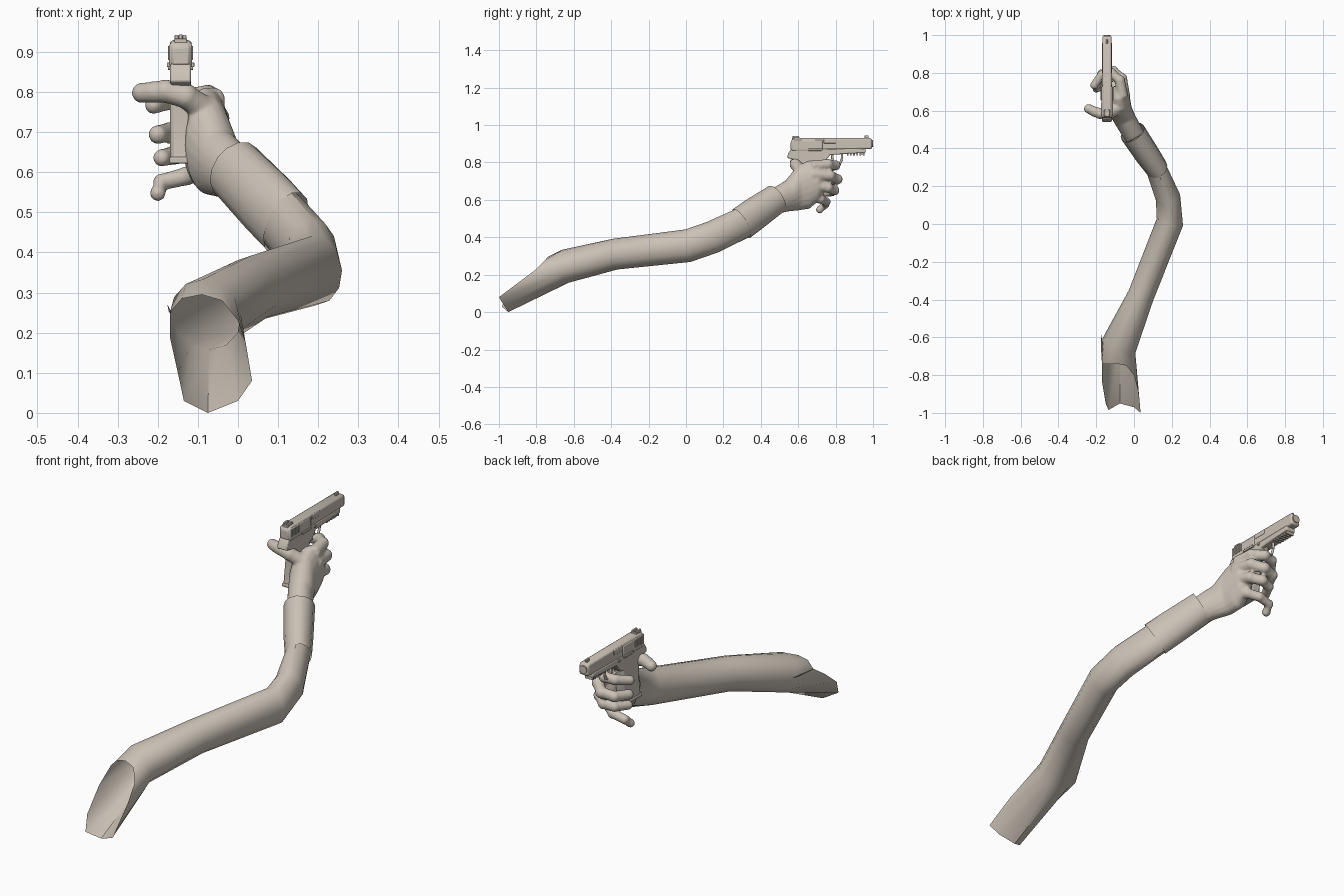
import bpy, bmesh, math
from mathutils import Vector, Matrix

old = bpy.data.objects.get("Cube")
if old:
    bpy.data.objects.remove(old, do_unlink=True)

COLOR = (0.60, 0.54, 0.47, 1)
clay = bpy.data.materials.new("warm grey clay")
clay.use_nodes = True
clay.diffuse_color = COLOR
clay.node_tree.nodes["Principled BSDF"].inputs["Base Color"].default_value = COLOR
Z = Vector((0, 0, 1))
GUN_X = -0.143


def finish(name, bm, angle=40, bevel=0):
    bmesh.ops.recalc_face_normals(bm, faces=bm.faces)
    me = bpy.data.meshes.new(name)
    bm.to_mesh(me)
    bm.free()
    me.materials.append(clay)
    ob = bpy.data.objects.new(name, me)
    bpy.context.collection.objects.link(ob)
    if bevel:
        mod = ob.modifiers.new("bevel", "BEVEL")
        mod.width = bevel
        mod.segments = 2
    bpy.ops.object.select_all(action="DESELECT")
    ob.select_set(True)
    bpy.context.view_layer.objects.active = ob
    bpy.ops.object.shade_smooth_by_angle(angle=math.radians(angle))
    return ob


def loft(bm, rings, sides=12, upright=False, caps=False, first=None):
    """Skin elliptical rings (x, y, z, half width, half height) along a path."""
    pts = [Vector(r[:3]) for r in rings]
    loops = []
    if first:
        loops.append([bm.verts.new(p) for p in first])
    for i, r in enumerate(rings):
        t = (pts[min(i + 1, len(pts) - 1)] - pts[max(i - 1, 0)]).normalized()
        side = t.cross(Z).normalized()
        up = Z if upright else side.cross(t)
        loop = []
        for k in range(sides):
            a = math.tau * k / sides
            loop.append(bm.verts.new(pts[i] + side * r[3] * math.cos(a) + up * r[4] * math.sin(a)))
        loops.append(loop)
    for a, b in zip(loops, loops[1:]):
        for k in range(sides):
            n = (k + 1) % sides
            bm.faces.new((a[k], a[n], b[n], b[k]))
    if caps:
        bm.faces.new(loops[0])
        bm.faces.new(loops[-1])


def ball(bm, p, r):
    bmesh.ops.create_uvsphere(bm, u_segments=14, v_segments=10, radius=r, matrix=Matrix.Translation(p))


def plate(name, profile, width, bevel=0.004, x=GUN_X):
    """Extrude a (y, z) side profile across x."""
    bm = bmesh.new()
    face = bm.faces.new([bm.verts.new((x - width / 2, y, z)) for y, z in profile])
    new = bmesh.ops.extrude_face_region(bm, geom=[face])["geom"]
    bmesh.ops.translate(bm, vec=(width, 0, 0), verts=[v for v in new if isinstance(v, bmesh.types.BMVert)])
    return finish(name, bm, 35, bevel)


def box(name, y0, y1, z0, z1, width, bevel=0.002, x=GUN_X):
    return plate(name, [(y0, z0), (y1, z0), (y1, z1), (y0, z1)], width, bevel, x)


def rod(name, start, end, radius, sides=16):
    a, b = Vector(start), Vector(end)
    bm = bmesh.new()
    rot = (b - a).to_track_quat("Z", "Y").to_matrix().to_4x4()
    bmesh.ops.create_cone(bm, cap_ends=True, segments=sides, radius1=radius, radius2=radius,
                          depth=(b - a).length, matrix=Matrix.Translation((a + b) / 2) @ rot)
    return finish(name, bm)


# Sleeve, open at the shoulder with a scooped rim
rim = [(.02, -.88, .17), (0, -.80, .23), (-.04, -.75, .28), (-.09, -.74, .295),
       (-.14, -.74, .285), (-.17, -.74, .25), (-.17, -.83, .19), (-.15, -.95, .10),
       (-.135, -.985, .03), (-.075, -.95, 0), (0, -.97, .03), (.035, -1, .08)]
bm = bmesh.new()
loft(bm, [(-.08, -.645, .245, .095, .09), (.037, -.378, .31, .07, .083),
          (.19, .01, .355, .072, .088), (.18, .14, .40, .066, .087),
          (.115, .30, .475, .055, .085), (.06, .38, .53, .052, .075)], first=rim)
finish("sleeve", bm)

# Small loose fold beside the shoulder opening
bm = bmesh.new()
bm.faces.new([bm.verts.new(p) for p in [(-.172, -.74, .25), (-.165, -.64, .25), (-.176, -.57, .27)]])
finish("sleeve_fold", bm)

# Cuff
bm = bmesh.new()
loft(bm, [(.12, .295, .472, .060, .092), (.075, .36, .52, .066, .09),
          (-.008, .485, .607, .070, .08)], sides=14)
finish("cuff", bm)

# Hand: palm, fingers and thumb fused into one smooth skin
bm = bmesh.new()
loft(bm, [(.01, .455, .585, .055, .07), (-.04, .54, .622, .058, .085),
          (-.072, .60, .665, .062, .122), (-.08, .66, .682, .06, .13),
          (-.075, .71, .70, .048, .105), (-.08, .735, .71, .03, .08)], 20, True, True)
digits = [
    (.028, [(-.06, .67, .78), (-.075, .76, .79), (-.12, .80, .785), (-.17, .79, .78), (-.21, .735, .768)]),
    (.029, [(-.05, .67, .735), (-.065, .77, .73), (-.11, .81, .71), (-.17, .795, .70), (-.20, .73, .694)]),
    (.027, [(-.05, .66, .685), (-.065, .76, .665), (-.11, .795, .65), (-.16, .78, .642), (-.19, .72, .636)]),
    (.025, [(-.06, .64, .62), (-.085, .72, .605), (-.13, .75, .59), (-.19, .745, .575), (-.20, .715, .548)]),
    (.031, [(-.09, .61, .76), (-.13, .585, .79), (-.18, .585, .802), (-.21, .595, .80), (-.24, .61, .798)])]
for radius, path in digits:
    rings = [(*p, radius * (1.08 - .07 * i), radius * (1.08 - .07 * i)) for i, p in enumerate(path)]
    loft(bm, rings, 14, False, True)
    for ring in rings[1:]:
        ball(bm, ring[:3], ring[3] * 1.03)
hand = finish("hand", bm, 180)
skin = hand.modifiers.new("fuse", "REMESH")
skin.mode = "VOXEL"
skin.voxel_size = 0.006
skin.use_smooth_shade = True
soft = hand.modifiers.new("soften", "SMOOTH")
soft.factor = 0.5
soft.iterations = 5

# Pistol slide and barrel
plate("slide", [(.56, .865), (.995, .872), (.995, .925), (.985, .93), (.575, .93), (.56, .915)], .05, .008)
box("slide_rear_cover", .565, .73, .862, .922, .057, .006)
box("ejection_port", .735, .80, .902, .926, .054, .003)
rod("muzzle", (GUN_X, .97, .902), (GUN_X, 1.0, .902), .019)
box("front_sight", .955, .977, .925, .944, .010)
for s in (-1, 1):
    box("rear_sight_post", .57, .605, .925, .942, .010, .002, GUN_X + s * .010)
    for i in range(6):
        y = .578 + i * .011
        box("slide_serration", y, y + .005, .88, .915, .004, 0, GUN_X + s * .029)
    box("safety_lever", .655, .725, .862, .874, .008, .002, GUN_X + s * .030)
    rod("frame_pin", (GUN_X + s * .02, .76, .862), (GUN_X + s * .031, .76, .862), .007, 12)
box("rear_sight_base", .568, .61, .922, .933, .032)

# Frame, accessory rail and grip
plate("frame", [(.545, .845), (.54, .825), (.575, .815), (.61, .79), (.74, .80), (.77, .84),
                (.84, .845), (.96, .852), (.96, .876), (.56, .87)], .052, .005)
for i in range(6):
    y = .86 + i * .017
    box("rail_tooth", y, y + .009, .838, .856, .042, .001)
plate("grip", [(.59, .82), (.735, .82), (.725, .77), (.705, .63), (.585, .63), (.60, .74)], .052, .010)
box("magazine_base", .58, .712, .622, .638, .056, .004)

# Trigger and its guard
guard = [(.75, .795), (.79, .782), (.822, .79), (.833, .815), (.835, .85)]
for a, b in zip(guard, guard[1:]):
    rod("trigger_guard", (GUN_X, *a), (GUN_X, *b), .006, 10)
plate("trigger", [(.775, .845), (.79, .845), (.788, .82), (.797, .797), (.785, .80), (.776, .82)], .014, .002)
